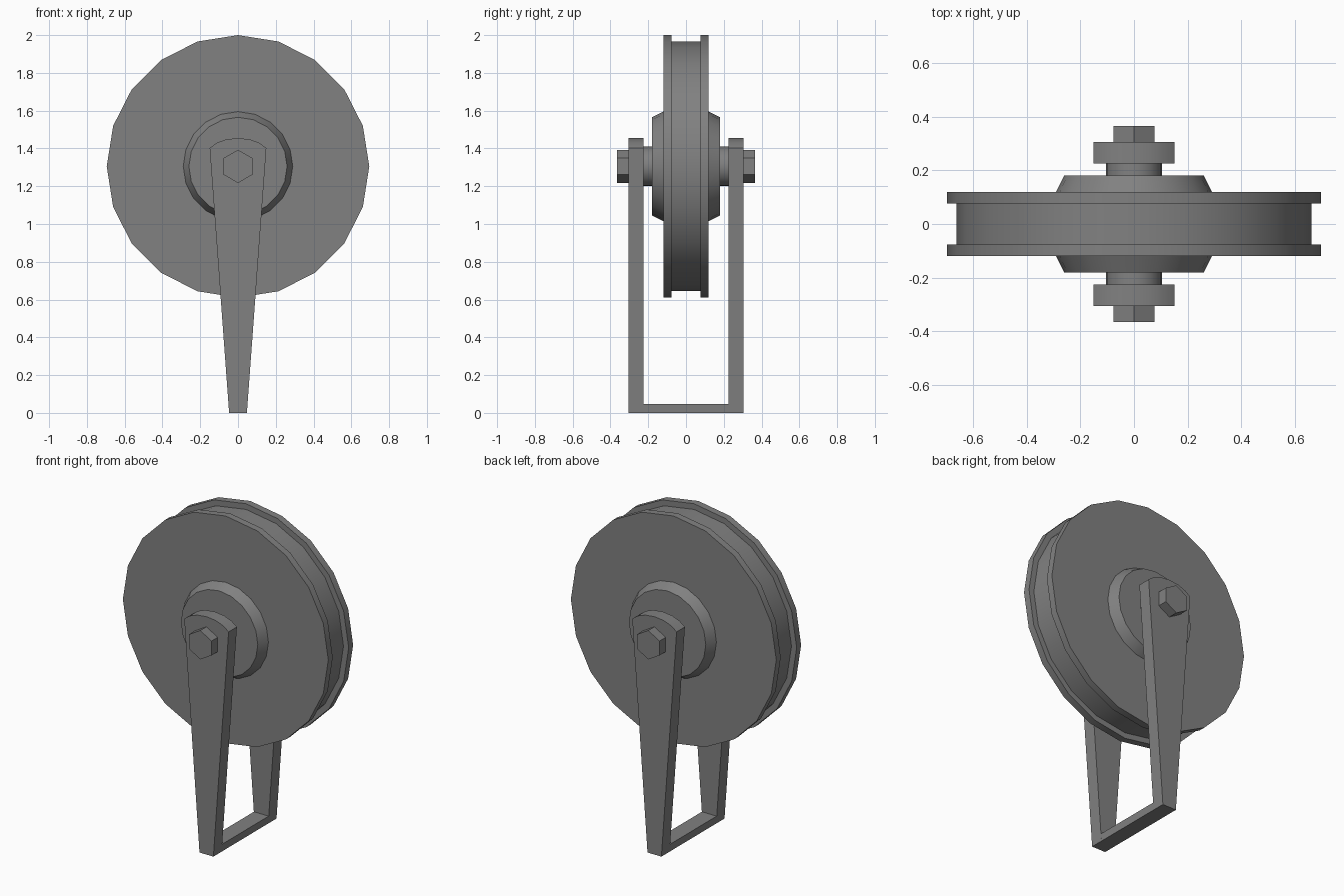
import bpy, bmesh, math

if "Cube" in bpy.data.objects:
    bpy.data.objects.remove(bpy.data.objects["Cube"])

CZ = 1.305  # axle height
steel = bpy.data.materials.new("dark_steel")
steel.diffuse_color = (0.22, 0.22, 0.22, 1)
steel.use_nodes = True
steel.node_tree.nodes["Principled BSDF"].inputs["Base Color"].default_value = steel.diffuse_color


def finish(bm, name, smooth=False):
    bmesh.ops.recalc_face_normals(bm, faces=bm.faces)
    me = bpy.data.meshes.new(name)
    bm.to_mesh(me)
    bm.free()
    me.materials.append(steel)
    ob = bpy.data.objects.new(name, me)
    bpy.context.collection.objects.link(ob)
    if smooth:
        bpy.ops.object.select_all(action='DESELECT')
        ob.select_set(True)
        bpy.context.view_layer.objects.active = ob
        bpy.ops.object.shade_smooth_by_angle(angle=math.radians(30))
    return ob


def lathe(name, profile, sides, smooth=True):
    """Revolve (radius, y) points about the axle, with a vertex at the top."""
    bm = bmesh.new()
    rings = []
    for r, y in profile:
        rings.append([bm.verts.new((r * math.sin(2 * math.pi * i / sides), y,
                                    CZ + r * math.cos(2 * math.pi * i / sides)))
                      for i in range(sides)])
    for a, b in zip(rings, rings[1:]):
        for i in range(sides):
            j = (i + 1) % sides
            bm.faces.new((a[i], a[j], b[j], b[i]))
    bm.faces.new(rings[0])
    bm.faces.new(rings[-1])
    return finish(bm, name, smooth)


def extrude_y(name, outline, y0, y1, smooth=False):
    """Extrude an (x, z) outline from y0 to y1."""
    bm = bmesh.new()
    face = bm.faces.new([bm.verts.new((x, y0, z)) for x, z in outline])
    back = bm.faces.new([bm.verts.new((x, y1, z)) for x, z in outline])
    bmesh.ops.bridge_loops(bm, edges=list(face.edges) + list(back.edges))
    return finish(bm, name, smooth)


# Grooved wheel with raised conical hub, profile mirrored in y
half = [(0.26, 0.18), (0.29, 0.12), (0.695, 0.12), (0.695, 0.077), (0.66, 0.077)]
lathe("pulley_wheel", half + [(r, -y) for r, y in reversed(half)], 20)

# Axle between the fork arms
lathe("axle", [(0.105, -0.23), (0.105, 0.23)], 20)

# Tapered fork arms with curved tops, and hexagonal bolt heads
right = [(0.047, 0), (0.15, 1.402), (0.114, 1.429), (0.063, 1.448)]
arm = right + [(0, 1.455)] + [(-x, z) for x, z in reversed(right)]
for side, s in (("front", -1), ("back", 1)):
    extrude_y(side + "_fork_arm", arm, s * 0.225, s * 0.305, True)
    lathe(side + "_bolt_head", [(0.088, s * 0.30), (0.088, s * 0.365)], 6, False)

# Bar joining the arms at the bottom
bar = [(-0.047, 0), (0.047, 0), (0.05, 0.046), (-0.05, 0.046)]
extrude_y("fork_base_bar", bar, -0.225, 0.225)
